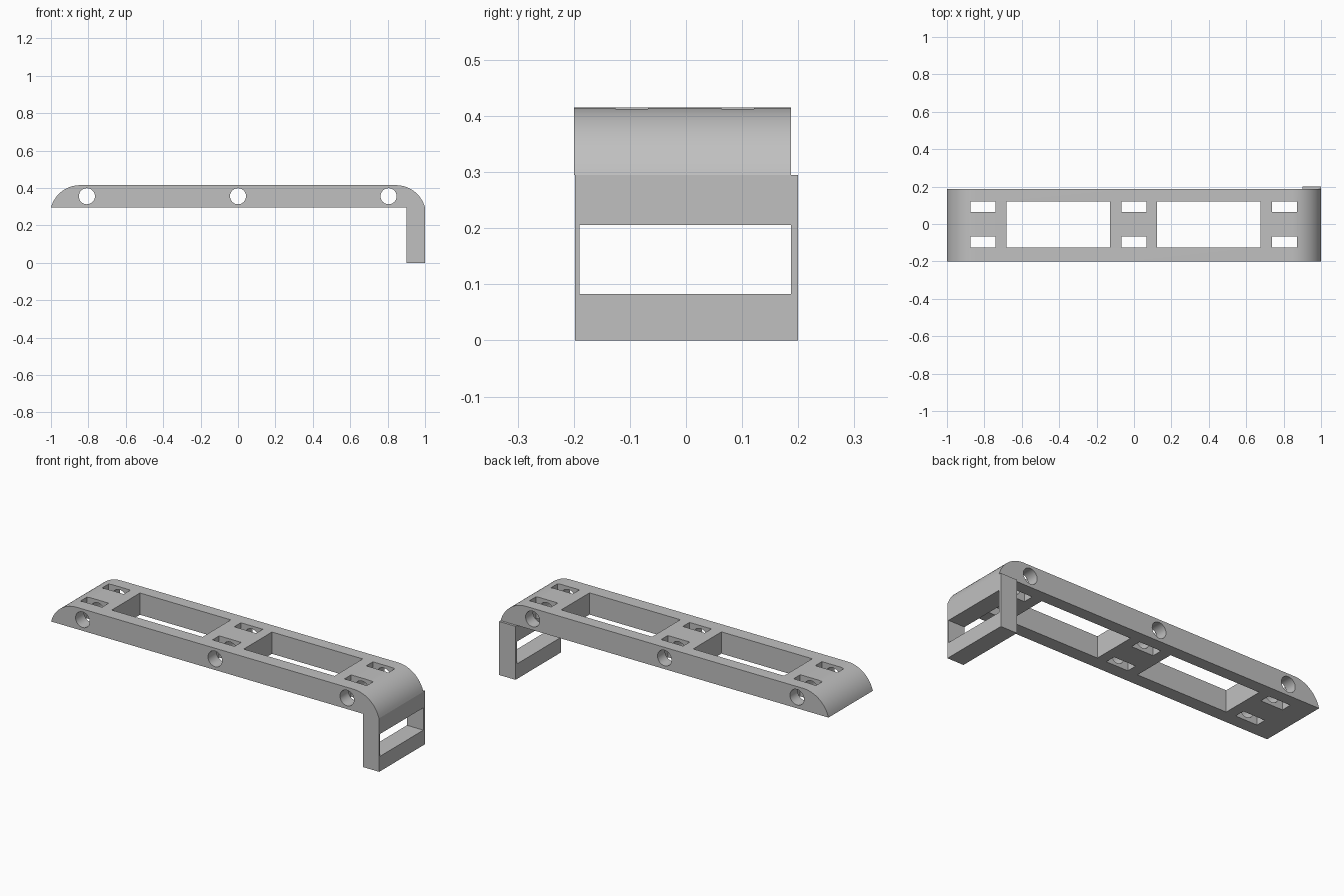
import bpy
import bmesh
from math import asin, sin, cos, pi, radians

if "Cube" in bpy.data.objects:
    bpy.data.objects.remove(bpy.data.objects["Cube"], do_unlink=True)

grey = bpy.data.materials.new("light grey")
grey.use_nodes = True
GREY = (0.53, 0.53, 0.53, 1)
grey.diffuse_color = GREY
grey.node_tree.nodes["Principled BSDF"].inputs["Base Color"].default_value = GREY


def prism(name, profile, y0, y1):
    """Extrude an x-z outline along y."""
    bm = bmesh.new()
    face = bm.faces.new([bm.verts.new((x, y0, z)) for x, z in profile])
    side = bmesh.ops.extrude_face_region(bm, geom=[face])["geom"]
    moved = [v for v in side if isinstance(v, bmesh.types.BMVert)]
    bmesh.ops.translate(bm, vec=(0, y1 - y0, 0), verts=moved)
    bmesh.ops.recalc_face_normals(bm, faces=bm.faces)
    mesh = bpy.data.meshes.new(name)
    bm.to_mesh(mesh)
    bm.free()
    mesh.materials.append(grey)
    obj = bpy.data.objects.new(name, mesh)
    bpy.context.collection.objects.link(obj)
    return obj


def box(name, x0, x1, y0, y1, z0, z1):
    return prism(name, [(x0, z0), (x1, z0), (x1, z1), (x0, z1)], y0, y1)


def cut(target, cutter):
    """Subtract the cutter from the target, then discard the cutter."""
    bpy.ops.object.select_all(action="DESELECT")
    bpy.context.view_layer.objects.active = target
    target.select_set(True)
    mod = target.modifiers.new("cut", "BOOLEAN")
    mod.operation, mod.solver, mod.object = "DIFFERENCE", "EXACT", cutter
    bpy.ops.object.modifier_apply(modifier=mod.name)
    bpy.data.objects.remove(cutter, do_unlink=True)


# Long bar with rounded upper ends
BASE, TOP, R = 0.295, 0.415, 0.16
centre_x, centre_z = 0.845, TOP - R
start = asin((BASE - centre_z) / R)
STEPS = 16
arc = []
for i in range(STEPS + 1):
    a = start + (pi / 2 - start) * i / STEPS
    arc.append((centre_x + R * cos(a), centre_z + R * sin(a)))
arc[0] = (1, BASE)
bar = prism("mounting_bar", arc + [(-x, z) for x, z in reversed(arc)], -0.2, 0.187)

# Two large windows
for x in (-0.405, 0.4):
    cut(bar, box("window_cutter", x - 0.277, x + 0.277, -0.126, 0.12, 0.2, 0.5))

# Paired slots and a cross bore at each of three stations
for x in (-0.808, 0, 0.805):
    for y in (-0.097, 0.092):
        cut(bar, box("slot_cutter", x - 0.067, x + 0.067, y - 0.029, y + 0.029, 0.2, 0.5))
    circle = [(x + 0.043 * cos(2 * pi * i / 32), 0.356 + 0.043 * sin(2 * pi * i / 32))
              for i in range(32)]
    cut(bar, prism("bore_cutter", circle, -0.3, 0.3))
bpy.ops.object.shade_smooth_by_angle(angle=radians(30))

# Hanging leg frame
leg = box("end_leg", 0.9, 1, -0.198, 0.2, 0, BASE)
cut(leg, box("leg_cutter", 0.8, 1.1, -0.19, 0.187, 0.083, 0.206))
